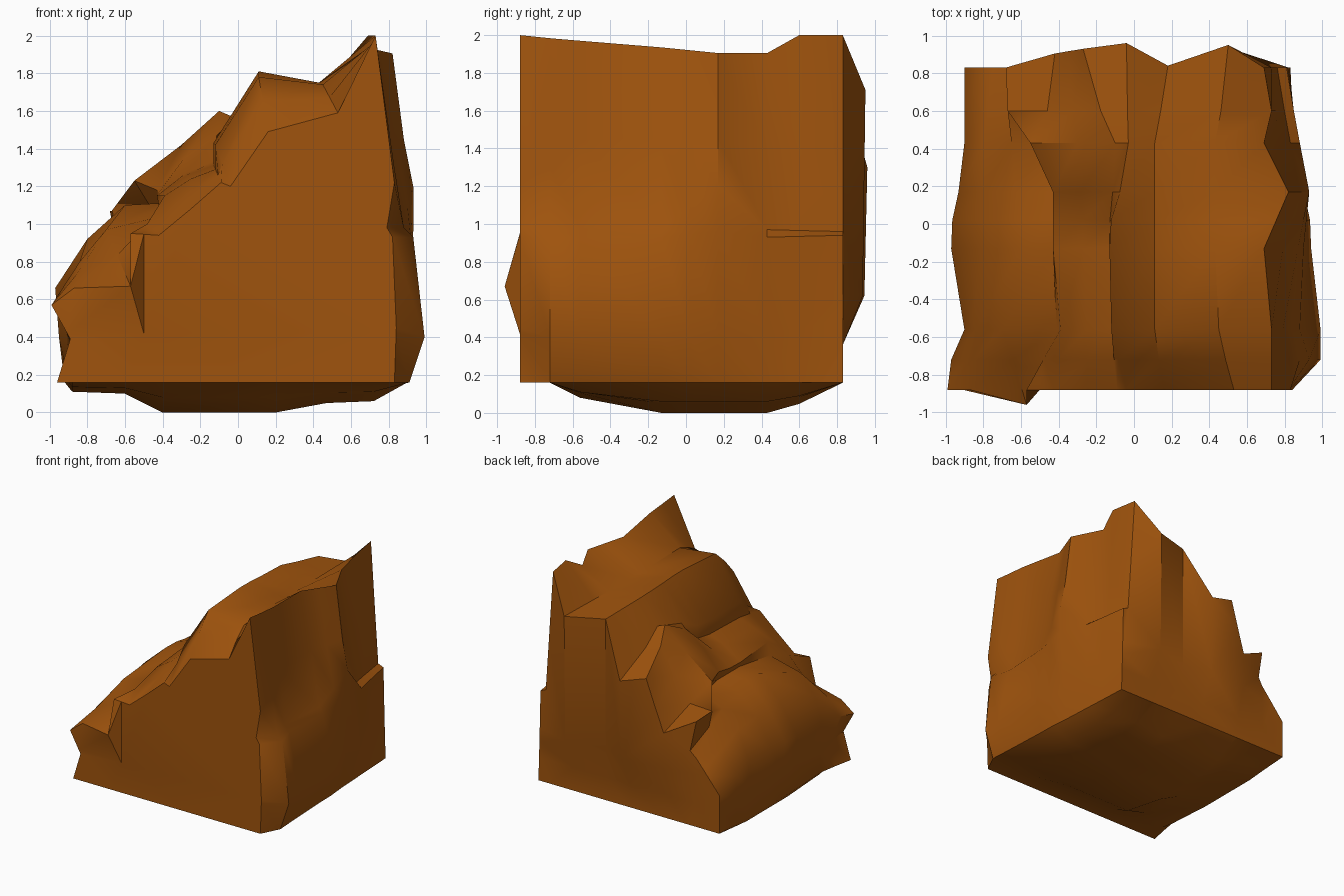
import bpy, bmesh
from mathutils import Vector

if "Cube" in bpy.data.objects:
    bpy.data.objects.remove(bpy.data.objects["Cube"])

# Cross-sections (x, z) from lower left, over the stepped top, to lower right
front = [(-.96,.16),(-.89,.39),(-.99,.57),(-.87,.66),(-.57,.67),(-.57,.95),(-.42,.94),(-.25,1.08),(-.09,1.22),
         (-.04,1.2),(.16,1.49),(.53,1.59),(.73,2.0),(.83,1.22),(.79,.98),(.82,.93),(.84,.45),(.83,.16)]
near = [(-.9,.16),(-.89,.35),(-.9,.6),(-.84,.8),(-.7,.97),(-.41,1.04),(-.39,1.15),(-.25,1.24),(-.12,1.29),
        (-.12,1.42),(.11,1.78),(.45,1.74),(.73,1.97),(.79,1.45),(.84,.98),(.88,.93),(.99,.4),(.9,.16)]
middle = [(-.92,.16),(-.95,.4),(-.97,.66),(-.8,.92),(-.6,1.1),(-.42,1.11),(-.43,1.15),(-.27,1.26),(-.13,1.31),
          (-.13,1.43),(.11,1.81),(.43,1.75),(.69,1.935),(.79,1.45),(.87,.98),(.9,.93),(.94,.4),(.88,.16)]
far = [(-.9,.16),(-.9,.4),(-.9,.64),(-.8,.88),(-.65,1.02),(-.47,1.1),(-.55,1.23),(-.3,1.42),(-.1,1.6),
       (-.03,1.57),(.11,1.79),(.43,1.75),(.69,1.905),(.77,1.4),(.83,.97),(.88,.93),(.87,.4),(.85,.16)]
back = [(-.9,.16),(-.9,.35),(-.9,.49),(-.75,.67),(-.63,.81),(-.68,1.07),(-.42,.93),(-.35,1.13),(-.27,1.37),
        (-.04,1.3),(.18,1.73),(.5,1.71),(.69,2.0),(.73,1.4),(.76,.96),(.81,.94),(.82,.5),(.83,.16)]


def blend(a, b, t):
    return [(p[0] + (q[0] - p[0]) * t, p[1] + (q[1] - p[1]) * t) for p, q in zip(a, b)]


def lerp_table(table, v):
    if v <= table[0][0]:
        return table[0][1]
    for (a, fa), (b, fb) in zip(table, table[1:]):
        if v <= b:
            return fa + (fb - fa) * (v - a) / (b - a)
    return table[-1][1]


lip = blend(front, near, .55)
lip[2] = (-.97, .6)
lip[13:] = [(.83, 1.3), (.88, .98), (.93, .93), (.99, .4), (.91, .16)]
# Buttress on the right wall, beside the raised part of the second step
buttress = blend(middle, far, .55)
buttress[5:7] = [(-.42, 1.11), (-.43, 1.18)]
buttress[12:16] = [(.82, 1.905), (.88, 1.45), (.93, 1.2), (.93, .96)]
foot = blend(middle, buttress, .15)
foot[12:16] = blend(middle, buttress, .5)[12:16]
shoulder = blend(far, back, .45)
shoulder[5:7] = [(-.67, 1.07), (-.46, 1.08)]
shoulder[12] = (.73, 2.0)
# station: y, section, depth of the belly underneath
stations = [(-.88, front, 0), (-.72, lip, 0), (-.56, near, .5), (-.13, middle, 1), (.02, foot, 1),
            (.17, buttress, 1), (.43, far, 1), (.6, shoulder, .7), (.83, back, 0)]
belly = [(.72,.1), (.47,.11), (.2,.16), (-.4,.16), (-.6,.06), (-.88,.05)]

# Loft the earth block through the stations
bm = bmesh.new()
rings = []
for y, section, sag in stations:
    pts = list(section) + [(x, .16 - d * sag) for x, d in belly]
    rings.append([bm.verts.new((x, y, z)) for x, z in pts])
for a, b in zip(rings, rings[1:]):
    n = len(a)
    for i in range(n):
        j = (i + 1) % n
        bm.faces.new((a[i], a[j], b[j], b[i]))
bm.faces.new(rings[0])
bm.faces.new(rings[-1])


def cut_wall(y, xs, zs):
    """Split the flat end wall at y along columns xs and rows zs."""
    cuts = [((x, 0, 0), (1, 0, 0)) for x in xs] + [((0, 0, z), (0, 0, 1)) for z in zs]
    for co, no in cuts:
        wall = {f for f in bm.faces if all(abs(v.co.y - y) < 1e-4 for v in f.verts)}
        geom = list(wall) + list({e for f in wall for e in f.edges}) + list({v for f in wall for v in f.verts})
        bmesh.ops.bisect_plane(bm, geom=geom, plane_co=Vector(co), plane_no=Vector(no), dist=1e-4)


# Small spur on the front wall
spur = rings[0][4]
cut_wall(-.88, (-.57, -.5), (.42,))
spur.co.y = -.96

# Cut the back wall into columns and push out vertical ridges
cut_wall(.83, (-.68, -.42, -.04, .18, .5), (.36, .62))
ridge = [(-.68, 0), (-.42, .08), (-.04, .13), (.18, .01), (.5, .12), (.69, 0)]
rise = [(.36, 0), (.62, .88), (1.3, 1), (1.75, 1), (2.0, 0)]
for v in bm.verts:
    if abs(v.co.y - .83) < 1e-4:
        v.co.y += lerp_table(ridge, v.co.x) * lerp_table(rise, v.co.z)

bmesh.ops.triangulate(bm, faces=[f for f in bm.faces if len(f.verts) > 4])
bmesh.ops.recalc_face_normals(bm, faces=bm.faces)
mesh = bpy.data.meshes.new("earth_block")
bm.to_mesh(mesh)
bm.free()
block = bpy.data.objects.new("earth_block", mesh)
bpy.context.collection.objects.link(block)

# Brown earth colour
earth = bpy.data.materials.new("brown_earth")
earth.diffuse_color = (.35, .088, .004, 1)
earth.use_nodes = True
earth.node_tree.nodes["Principled BSDF"].inputs["Base Color"].default_value = earth.diffuse_color
mesh.materials.append(earth)

bpy.context.view_layer.objects.active = block
block.select_set(True)
bpy.ops.object.shade_smooth_by_angle(angle=.75)
